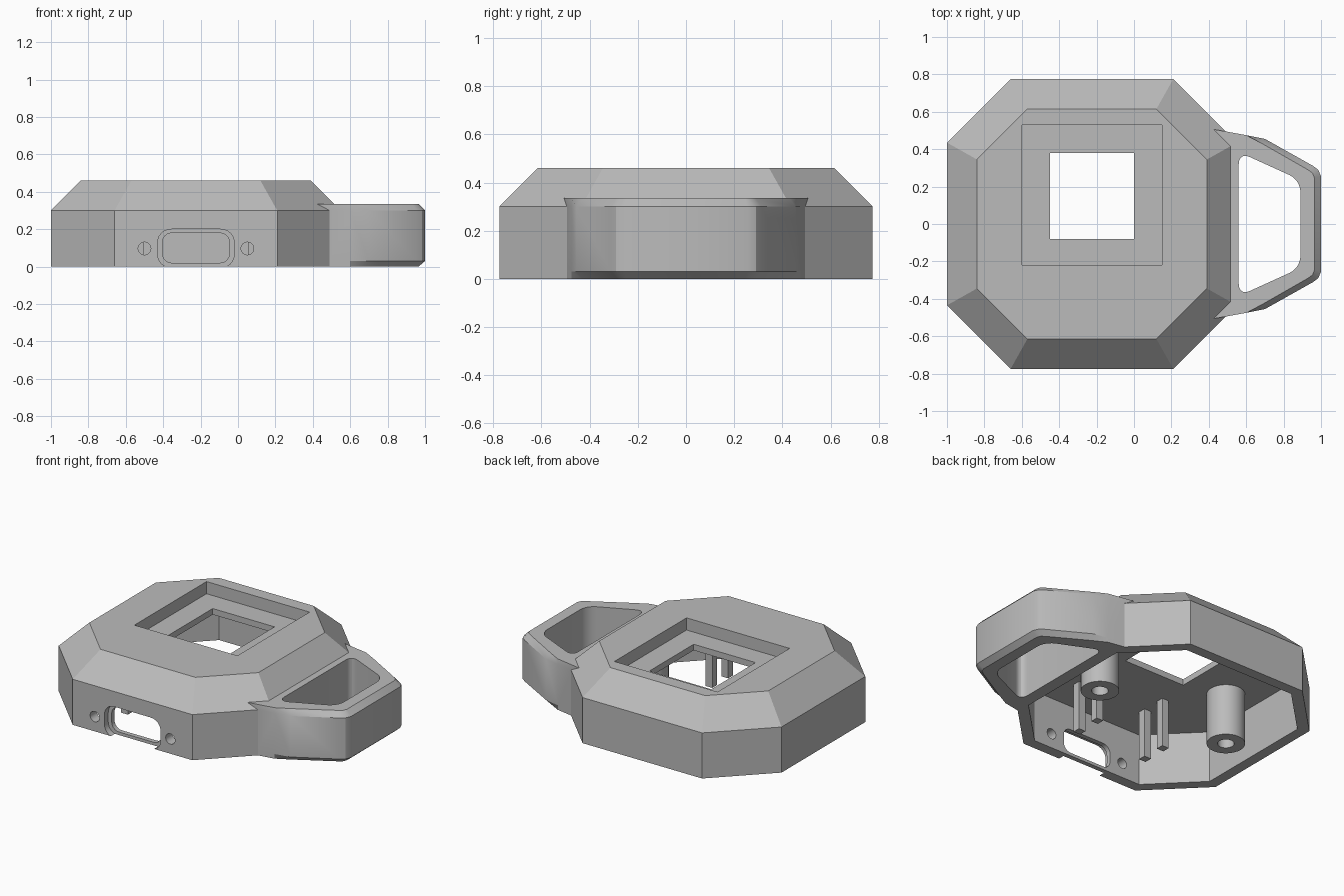
import bpy, bmesh, math
from mathutils import Vector

if "Cube" in bpy.data.objects:
    bpy.data.objects.remove(bpy.data.objects["Cube"])

CX = -0.225  # centre of the octagonal case

grey = bpy.data.materials.new("plain grey")
grey.diffuse_color = (0.5, 0.5, 0.5, 1)
grey.use_nodes = True
grey.node_tree.nodes["Principled BSDF"].inputs["Base Color"].default_value = grey.diffuse_color


def loft(name, loops):
    """Closed solid through a stack of equal-length 3D loops."""
    bm = bmesh.new()
    rings = [[bm.verts.new(p) for p in lp] for lp in loops]
    n = len(rings[0])
    for a, b in zip(rings, rings[1:]):
        for i in range(n):
            j = (i + 1) % n
            bm.faces.new((a[i], a[j], b[j], b[i]))
    bm.faces.new(rings[0][::-1])
    bm.faces.new(rings[-1])
    bmesh.ops.recalc_face_normals(bm, faces=bm.faces)
    me = bpy.data.meshes.new(name)
    bm.to_mesh(me)
    bm.free()
    ob = bpy.data.objects.new(name, me)
    bpy.context.collection.objects.link(ob)
    me.materials.append(grey)
    return ob


def prism(name, pts, z0, z1):
    return loft(name, [[(x, y, z) for x, y in pts] for z in (z0, z1)])


def prism_y(name, pts, y0, y1):
    return loft(name, [[(x, y, z) for x, z in pts] for y in (y0, y1)])


def box(x0, x1, y0, y1):
    return [(x0, y0), (x1, y0), (x1, y1), (x0, y1)]


def circle(x, y, r, n=32):
    return [(x + r * math.cos(2 * math.pi * i / n),
             y + r * math.sin(2 * math.pi * i / n)) for i in range(n)]


def rounded(pts, r, seg=6):
    """Round the corners of a polygon with small curves."""
    out = []
    for i, p in enumerate(pts):
        p = Vector(p)
        a = p + (Vector(pts[i - 1]) - p).normalized() * r
        b = p + (Vector(pts[(i + 1) % len(pts)]) - p).normalized() * r
        for k in range(seg + 1):
            t = k / seg
            w = 0.8  # weight giving a near-circular corner
            d = (1 - t) ** 2 + 2 * w * t * (1 - t) + t * t
            out.append(tuple((a * (1 - t) ** 2 + p * 2 * w * t * (1 - t) + b * t * t) / d))
    return out


def octagon(hx, hy, cx, cy):
    q = [(hx, cy), (cx, hy), (-cx, hy), (-hx, cy)]
    q += [(-x, -y) for x, y in q]
    return [(CX + x, y) for x, y in q]


def boolean(target, tool, op):
    m = target.modifiers.new(op, 'BOOLEAN')
    m.operation, m.solver, m.object = op, 'EXACT', tool
    bpy.context.view_layer.objects.active = target
    bpy.ops.object.modifier_apply(modifier=m.name)
    bpy.data.objects.remove(tool)


# case body: straight wall, then sloped shoulder
base = octagon(0.775, 0.775, 0.435, 0.435)
top = octagon(0.615, 0.615, 0.345, 0.345)
case = loft("case", [[(x, y, z) for x, y in o]
                     for o, z in ((base, 0), (base, 0.3), (top, 0.46))])


# strap loop on the right, chamfered above and below at its outer end
def mirror_y(half):
    return half + [(x, -y) for x, y in reversed(half)]


wide = mirror_y([(0.40, 0.511), (0.60, 0.475), (0.70, 0.455),
                 (0.955, 0.312), (0.985, 0.29), (1.0, 0.255)])
slim = mirror_y([(0.40, 0.511), (0.60, 0.475), (0.685, 0.43),
                 (0.93, 0.29), (0.955, 0.272), (0.965, 0.245)])
strap_loop = loft("strap_loop", [[(x, y, z) for x, y in o] for o, z in
                                 ((slim, 0), (wide, 0.03), (wide, 0.3), (slim, 0.335))])
boolean(case, strap_loop, 'UNION')

# hollow interior, loop opening, screen recess and window
t = 0.07
c = 0.435 - 0.414 * t
cuts = [
    prism("cavity", octagon(0.775 - t, 0.775 - t, c, c), -0.1, 0.34),
    prism("loop_hole", rounded([(0.56, 0.385), (0.89, 0.235),
                                (0.89, -0.235), (0.56, -0.385)], 0.065), -0.1, 0.6),
    prism("screen_recess", box(-0.60, 0.15, -0.22, 0.53), 0.38, 0.6),
    prism("window", box(-0.45, 0.0, -0.08, 0.38), 0.2, 0.6),
    # port: shallow outer pocket and through slot
    prism_y("port_pocket", rounded(box(-0.43, -0.02, -0.005, 0.2), 0.075), -0.9, -0.735),
    prism_y("port_slot", rounded(box(-0.405, -0.045, 0.02, 0.18), 0.055), -0.9, -0.6),
]
# screw holes either side of the port
for sx in (-0.275, 0.275):
    cuts.append(prism_y("screw_hole", circle(CX + sx, 0.097, 0.034, 24), -0.9, -0.6))
for cut in cuts:
    boolean(case, cut, 'DIFFERENCE')

parts = [case]
for s, side in ((-1, "left"), (1, "right")):
    # hollow screw posts hanging from the ceiling
    post = prism("screw_post_" + side, circle(CX + s * 0.49, 0, 0.115), 0.0, 0.345)
    boolean(post, prism("bore", circle(CX + s * 0.49, 0, 0.05), -0.1, 0.3), 'DIFFERENCE')
    parts.append(post)
    # square board pins in pairs
    for y in (-0.47, -0.305):
        x = CX + s * 0.255
        prism("board_pin_" + side, box(x - 0.025, x + 0.025, y - 0.025, y + 0.025), 0.015, 0.345)

# smooth the rounded parts, keep hard edges
for ob in parts:
    bpy.ops.object.select_all(action='DESELECT')
    ob.select_set(True)
    bpy.context.view_layer.objects.active = ob
    bpy.ops.object.shade_smooth_by_angle(angle=math.radians(25))
